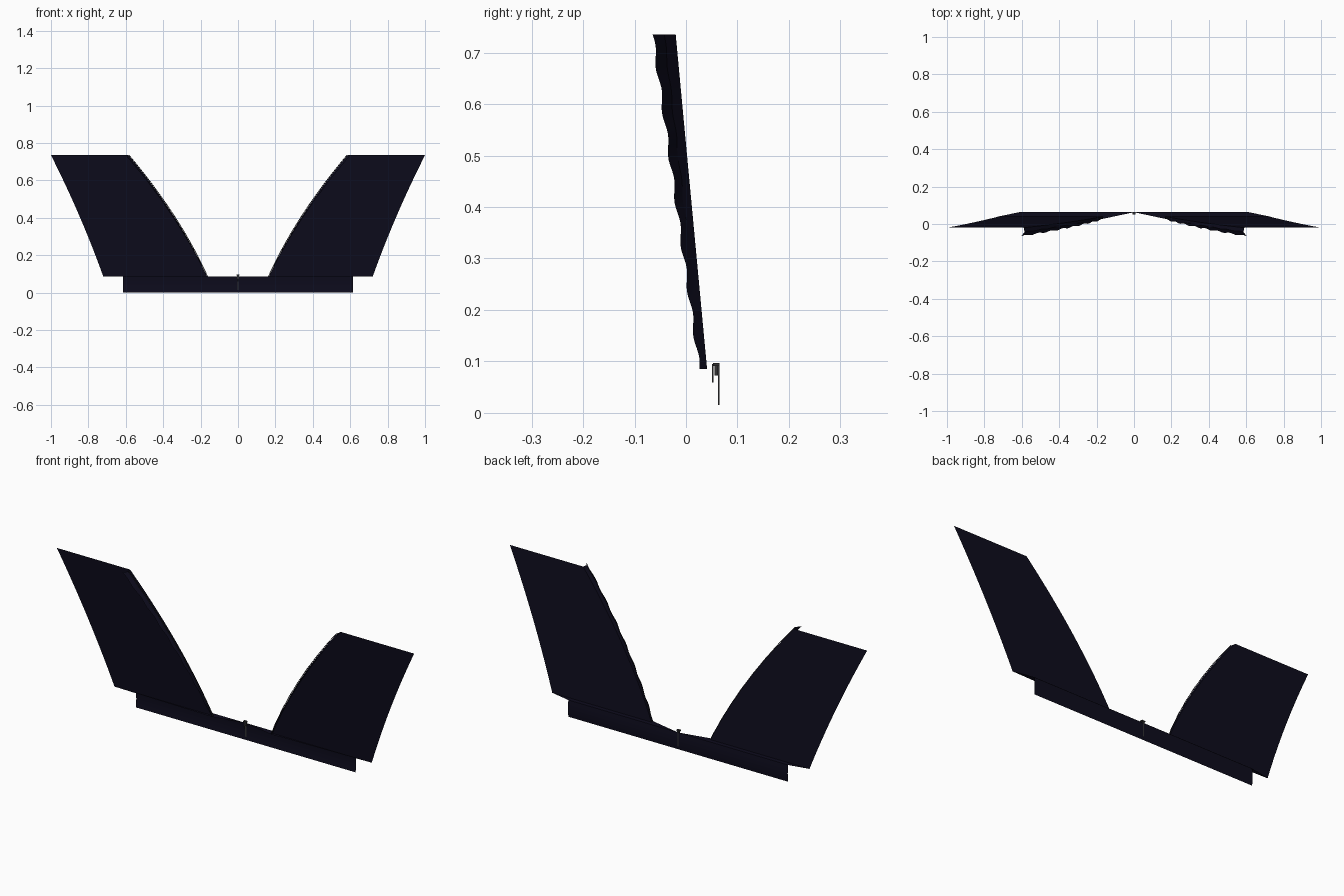
import bpy, bmesh, math

cube = bpy.data.objects.get("Cube")
if cube:
    bpy.data.objects.remove(cube)


def material(name, color):
    m = bpy.data.materials.new(name)
    m.use_nodes = True
    m.diffuse_color = color
    m.node_tree.nodes["Principled BSDF"].inputs["Base Color"].default_value = color
    return m


navy = material("dark navy", (0.004, 0.0035, 0.012, 1))
grey = material("dark grey", (0.03, 0.03, 0.032, 1))


def sheet(name, rows, mat):
    """Thin surface lofted through rows of points."""
    bm = bmesh.new()
    grid = [[bm.verts.new(p) for p in row] for row in rows]
    for a, b in zip(grid, grid[1:]):
        for i in range(len(a) - 1):
            bm.faces.new((a[i], a[i + 1], b[i + 1], b[i]))
    bmesh.ops.recalc_face_normals(bm, faces=bm.faces)
    me = bpy.data.meshes.new(name)
    bm.to_mesh(me)
    bm.free()
    me.materials.append(mat)
    ob = bpy.data.objects.new(name, me)
    bpy.context.collection.objects.link(ob)
    bpy.ops.object.select_all(action='DESELECT')
    ob.select_set(True)
    bpy.context.view_layer.objects.active = ob
    bpy.ops.object.shade_smooth_by_angle()
    return ob


def block(name, size, loc, mat):
    bpy.ops.mesh.primitive_cube_add(size=1, location=loc)
    ob = bpy.context.object
    ob.name = name
    ob.scale = size
    ob.data.materials.append(mat)


LOW, HIGH, STEPS = 0.085, 0.735, 64


def mix(a, b, t):
    return a + (b - a) * t


def section(t):
    """Outer x, inner x, sheet y, lip front y and height at t up the panel."""
    bow = 4 * t * (1 - t)
    outer = mix(0.72, 1.0, t) - 0.012 * bow
    inner = mix(0.165, 0.59, t) - 0.032 * bow
    wave = 0.003 * math.sin(t * math.tau * 7.5)
    return outer, inner, mix(0.041, -0.02, t), mix(0.026, -0.065, t) + wave, mix(LOW, HIGH, t)


for side, label in ((1, "left"), (-1, "right")):
    panel, lip = [], []
    for k in range(STEPS + 1):
        t = k / STEPS
        outer, inner, y, front, z = section(t)
        panel.append([(side * mix(outer, inner, u / 4), y, z) for u in range(5)])
        lean = 0.012 * t
        lip.append([(side * inner, y, z),
                    (side * (inner - lean * 0.4), mix(y, front, 0.5), z),
                    (side * (inner + lean), front, z)])
    # Flared panel with a rippled lip along its inner edge
    sheet(label + "_panel", panel, navy)
    sheet(label + "_panel_lip", lip, navy)
    # Edge trim along the lip
    sheet(label + "_lip_trim",
          [[(r[1][0] - side * 0.001, r[1][1], r[1][2]),
            (r[1][0] - side * 0.005, r[1][1] + 0.001, r[1][2])] for r in lip], grey)
    # Flat gusset joining panel and base strip
    sheet(label + "_gusset",
          [[(0, 0.063, LOW), (side * 0.165, 0.028, LOW)],
           [(side * 0.615, 0.063, LOW), (side * 0.72, 0.041, LOW)]], navy)

# Gently curved base strip
strip = []
for k in range(9):
    t = k / 8
    y = 0.062 + 0.003 * math.sin(t * math.pi)
    strip.append([(-0.615, y, LOW * t), (0.615, y, LOW * t)])
sheet("base_strip", strip, navy)

# Small centre clip: cap, body, front pin and rear stem
block("clip_cap", (0.018, 0.013, 0.006), (0, 0.0585, 0.094), grey)
block("clip_body", (0.012, 0.007, 0.022), (0, 0.0585, 0.084), grey)
block("clip_pin", (0.006, 0.002, 0.036), (0, 0.052, 0.077), grey)
block("clip_stem", (0.006, 0.003, 0.08), (0, 0.0635, 0.055), grey)
